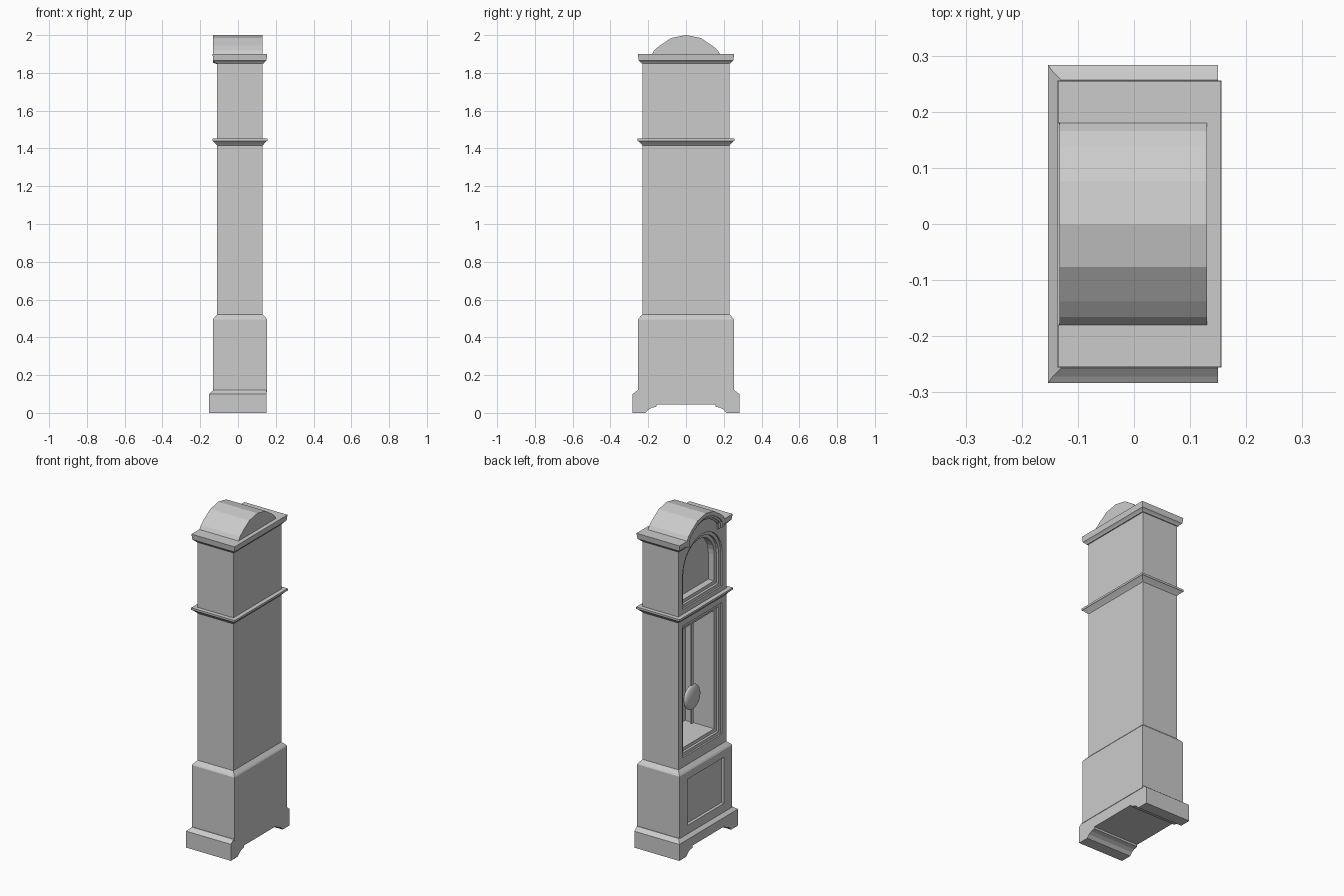
import bpy, bmesh, math

if "Cube" in bpy.data.objects:
    bpy.data.objects.remove(bpy.data.objects["Cube"])


def finish(name, bm):
    bmesh.ops.recalc_face_normals(bm, faces=bm.faces)
    me = bpy.data.meshes.new(name)
    bm.to_mesh(me)
    bm.free()
    ob = bpy.data.objects.new(name, me)
    bpy.context.collection.objects.link(ob)
    return ob


def stack(name, levels):
    """Solid lofted through rectangles given as (z, front x, back x, half width)."""
    bm = bmesh.new()
    rings = [[bm.verts.new(p) for p in ((a, -h, z), (b, -h, z), (b, h, z), (a, h, z))]
             for z, a, b, h in levels]
    bm.faces.new(rings[0])
    bm.faces.new(rings[-1])
    for r, s in zip(rings, rings[1:]):
        for i in range(4):
            j = (i + 1) % 4
            bm.faces.new((r[i], r[j], s[j], s[i]))
    return finish(name, bm)


def moulding(name, x0, x1, h, profile):
    """Rectangular moulding: profile of (z, projection) all round a case."""
    return stack(name, [(z, x0 - o, x1 + o, h + o) for z, o in profile])


def prism(name, pts, x0, x1):
    """Outline in (y, z) extruded along x."""
    bm = bmesh.new()
    face = bm.faces.new([bm.verts.new((x0, y, z)) for y, z in pts])
    ext = bmesh.ops.extrude_face_region(bm, geom=[face])["geom"]
    bmesh.ops.translate(bm, vec=(x1 - x0, 0, 0),
                        verts=[v for v in ext if isinstance(v, bmesh.types.BMVert)])
    return finish(name, bm)


def cut(ob, pts, x0, x1):
    """Subtract a prism from ob and discard the cutter."""
    cutter = prism("cutter", pts, x0, x1)
    cutter.hide_render = True
    mod = ob.modifiers.new("cut", 'BOOLEAN')
    mod.operation = 'DIFFERENCE'
    mod.solver = 'EXACT'
    mod.object = cutter
    bpy.context.view_layer.objects.active = ob
    bpy.ops.object.modifier_apply(modifier=mod.name)
    bpy.data.objects.remove(cutter)


def mirrored(half):
    """Close a half outline running from +y to the centre line."""
    return half + [(-y, z) for y, z in reversed(half) if y > 0]


def rect(h, z0, z1):
    return [(-h, z0), (h, z0), (h, z1), (-h, z1)]


def arched(r, z0, zc, n=16):
    return [(-r, z0), (r, z0)] + [(r * math.cos(math.pi * i / n), zc + r * math.sin(math.pi * i / n))
                                  for i in range(n + 1)]


# Case: front and back planes, half width
F, B, H = -0.11, 0.13, 0.23

# Plinth with shaped bracket feet
plinth = stack("plinth", [(0, -0.153, 0.15, 0.283), (0.1, -0.153, 0.15, 0.283),
                          (0.107, -0.145, 0.15, 0.272), (0.12, -0.13, 0.15, 0.257)])
cut(plinth, [(0.215, -0.02), (0.215, 0), (0.2, 0.017), (0.18, 0.028), (0.155, 0.033), (0.155, 0.045),
             (-0.155, 0.045), (-0.155, 0.033), (-0.18, 0.028), (-0.2, 0.017), (-0.215, 0), (-0.215, -0.02)],
    -0.3, 0.3)

# Base with a sunk front panel
base = moulding("base", F, B, H, [(0.11, 0.023), (0.495, 0.023), (0.503, 0.018), (0.522, 0)])
cut(base, rect(0.175, 0.17, 0.45), -0.3, -0.115)

# Trunk with stepped door frame and open pendulum chamber
trunk = stack("trunk", [(0.515, F, B, H), (1.425, F, B, H)])
for h, z0, z1, x in ((0.19, 0.58, 1.38, -0.1), (0.17, 0.6, 1.36, -0.085), (0.15, 0.62, 1.34, 0.11)):
    cut(trunk, rect(h, z0, z1), -0.3, x)

# Pendulum
stack("pendulum_rod", [(0.7, -0.045, -0.035, 0.01), (1.34, -0.045, -0.035, 0.01)])
bpy.ops.mesh.primitive_uv_sphere_add(segments=24, ring_count=12, radius=1, location=(-0.04, 0, 0.86))
bob = bpy.context.object
bob.name = "pendulum_bob"
bob.scale = (0.022, 0.075, 0.075)
bpy.ops.object.shade_smooth_by_angle()

# Waist moulding between trunk and hood
moulding("waist_moulding", F, B, H, [(1.415, 0), (1.424, 0.008), (1.428, 0.012), (1.438, 0.022),
                                     (1.44, 0.026), (1.452, 0.026)])

# Hood with barrel roof and arched dial opening
arch = [(0.18, 1.86), (0.18, 1.9), (0.166, 1.922), (0.138, 1.945), (0.077, 1.985), (0, 2.0)]
hood = prism("hood", mirrored([(H, 1.445), (H, 1.86)] + arch), F, B)
for r, z0, x in ((0.19, 1.48, -0.1), (0.17, 1.5, -0.085), (0.15, 1.52, -0.045)):
    cut(hood, arched(r, z0, 1.68), -0.3, x)

# Cornice, broken at the front by the arch
cornice = moulding("cornice", F, B, H, [(1.85, 0.006), (1.858, 0.012), (1.866, 0.021), (1.9, 0.025)])
cut(cornice, mirrored([(0.165, 1.8)] + arch[1:]), -0.3, -0.08)


# Arched mouldings following the roof
def arch_ring(name, outer, inner, x):
    def scaled(s):
        return [(y * s, 1.8 + (z - 1.8) * s) for y, z in mirrored(arch)]
    prism(name, scaled(outer) + scaled(inner)[::-1], x, F + 0.002)


arch_ring("arch_moulding_outer", 1.0, 0.88, -0.133)
arch_ring("arch_moulding_middle", 0.89, 0.82, -0.125)
arch_ring("arch_moulding_inner", 0.83, 0.77, -0.117)
